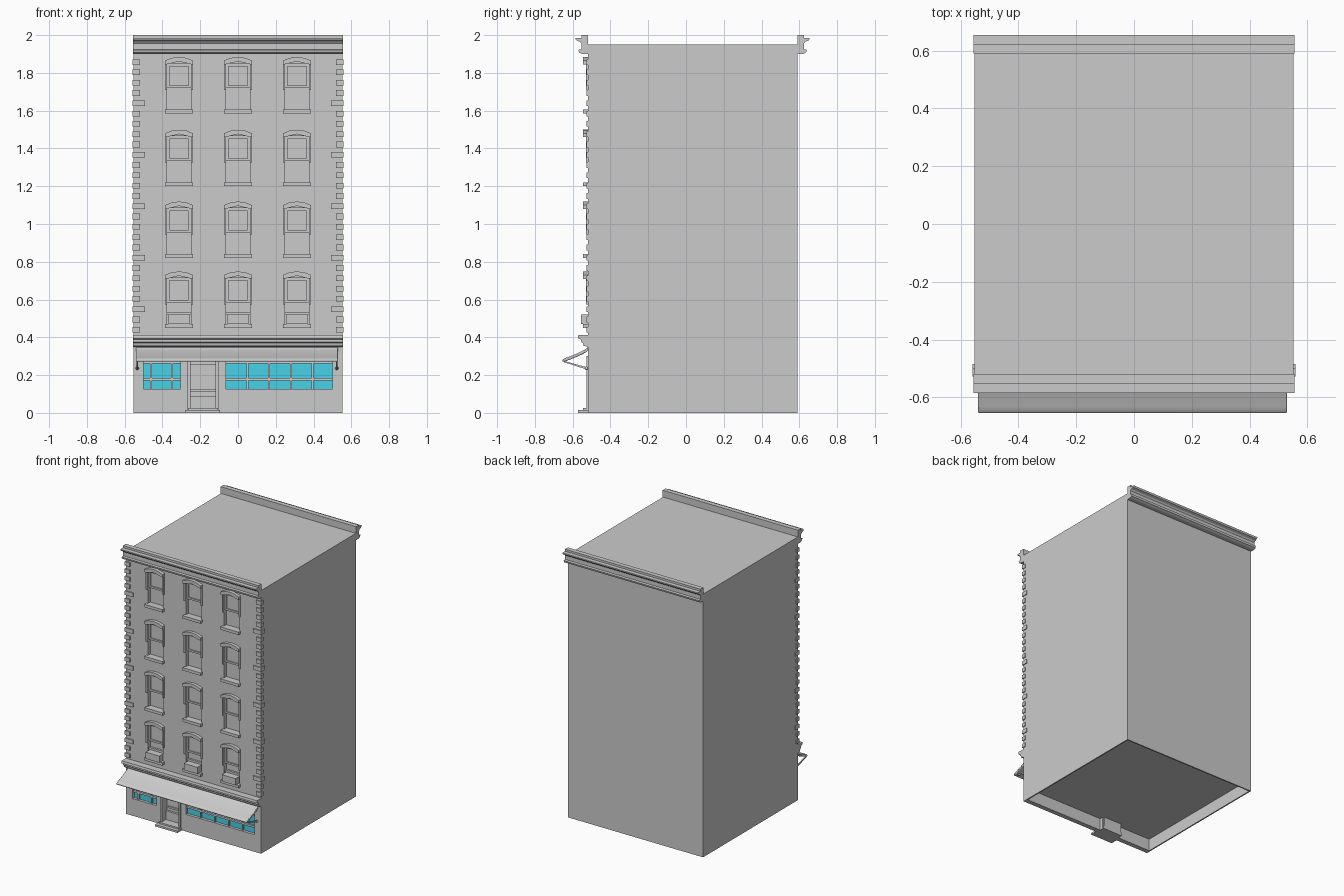
import bpy, bmesh, math

old = bpy.data.objects.get("Cube")
if old:
    bpy.data.objects.remove(old)


def material(name, rgb):
    m = bpy.data.materials.new(name)
    m.use_nodes = True
    m.diffuse_color = (*rgb, 1)
    m.node_tree.nodes["Principled BSDF"].inputs["Base Color"].default_value = (*rgb, 1)
    return m


STONE = material("grey stone", (0.6, 0.6, 0.6))
GLASS = material("turquoise shop glass", (0.07, 0.68, 0.85))


def finish(name, bm, mat):
    bmesh.ops.recalc_face_normals(bm, faces=bm.faces)
    mesh = bpy.data.meshes.new(name)
    bm.to_mesh(mesh)
    bm.free()
    mesh.materials.append(mat)
    ob = bpy.data.objects.new(name, mesh)
    bpy.context.collection.objects.link(ob)
    return ob


def add_box(bm, x0, x1, y0, y1, z0, z1):
    for v in bmesh.ops.create_cube(bm, size=1)["verts"]:
        v.co.x = x0 if v.co.x < 0 else x1
        v.co.y = y0 if v.co.y < 0 else y1
        v.co.z = z0 if v.co.z < 0 else z1


def boxes(name, items, mat=STONE):
    bm = bmesh.new()
    for b in items:
        add_box(bm, *b)
    return finish(name, bm, mat)


def prism(name, points, a, b, axis="x", at=(0, 0)):
    """Extrude a closed profile along x (points are y, z) or y (points are x, z)."""
    bm = bmesh.new()

    def place(t, p):
        u, z = p[0] + at[0], p[1] + at[1]
        return (t, u, z) if axis == "x" else (u, t, z)
    ends = [[bm.verts.new(place(t, p)) for p in points] for t in (a, b)]
    for ring in ends:
        bm.faces.new(ring)
    n = len(points)
    for i in range(n):
        j = (i + 1) % n
        bm.faces.new((ends[0][i], ends[0][j], ends[1][j], ends[1][i]))
    return finish(name, bm, STONE)


def smooth(ob):
    ob.data.shade_smooth()
    ob.data.set_sharp_from_angle(angle=math.radians(35))


W, FRONT, BACK = 0.553, -0.52, 0.59
COLUMNS = (-0.312, 0, 0.312)
ROWS = (0.45, 0.82, 1.2, 1.585)          # bottom of each sill
SHOPS = {"left_shop": (-0.5, -0.305, (-0.46, -0.35)),
         "right_shop": (-0.063, 0.5, (0.05, 0.165, 0.28, 0.395))}
DOOR = (-0.26, -0.112)

# Main block with window, shop, door and underside recesses
body = boxes("building_block", [(-W, W, FRONT, BACK, 0, 1.95)])
cuts = [(x - 0.063, x + 0.063, -0.6, -0.49, z + 0.02, z + 0.265) for x in COLUMNS for z in ROWS]
cuts += [(a, b, -0.6, -0.495, 0.127, 0.3) for a, b, _ in SHOPS.values()]
cuts += [(*DOOR, -0.6, -0.46, 0.02, 0.3)]
cuts += [(-W + 0.01, W - 0.01, -0.485, BACK - 0.01, -0.1, 0.09)]
cutter = boxes("recess_cutter", cuts)
cutter.hide_render = True
mod = body.modifiers.new("recesses", "BOOLEAN")
mod.object, mod.operation, mod.solver = cutter, "DIFFERENCE", "EXACT"
bpy.context.view_layer.objects.active = body
bpy.ops.object.modifier_apply(modifier=mod.name)
bpy.data.objects.remove(cutter)

# Roof cornices, front and back
cornice = [(0, 2), (-0.034, 2), (-0.034, 1.985), (-0.065, 1.985), (-0.065, 1.98), (-0.06, 1.972),
           (-0.042, 1.965), (-0.034, 1.955), (-0.034, 1.925), (-0.05, 1.922), (-0.046, 1.908),
           (-0.03, 1.9), (0, 1.9)]
prism("front_cornice", cornice, -W - 0.002, W + 0.002, at=(FRONT, 0))
prism("back_cornice", [(-y, z) for y, z in cornice], -W - 0.002, W + 0.002, at=(BACK, 0))

# Ledge above the shop
ledge = [(0, 0.412), (-0.05, 0.412), (-0.053, 0.395), (-0.035, 0.388), (-0.035, 0.376),
         (-0.026, 0.37), (-0.022, 0.355), (0, 0.35)]
prism("shop_ledge", ledge, -W - 0.002, W + 0.002, at=(FRONT, 0))

# Alternating corner stones
stones = []
for i in range(27):
    z = 0.425 + i * 0.0545
    depth = 0.06 if i % 5 == 2 else 0.035
    for s in (-1, 1):
        xs = sorted((s * (W + 0.006), s * (W - depth)))
        stones.append((*xs, FRONT - 0.008, FRONT + depth * 0.6, z, z + 0.03))
boxes("corner_stones", stones)

# Upper windows
hood = [(-0.074, 0), (-0.066, 0), (0, 0.016), (0.066, 0), (0.074, 0),
        (0.074, 0.02), (0.04, 0.034), (0, 0.039), (-0.04, 0.034), (-0.074, 0.02)]
for r, z in enumerate(ROWS):
    for c, x in enumerate(COLUMNS):
        tag = f"_{r + 1}_{c + 1}"
        prism("window_hood" + tag, hood, FRONT - 0.024, FRONT + 0.005, "y", (x, z + 0.26))
        boxes("window_sill" + tag, [(x - 0.074, x + 0.074, FRONT - 0.024, FRONT + 0.02, z, z + 0.021)])
        trim = [(x + s * 0.0685 - 0.0055, x + s * 0.0685 + 0.0055, FRONT - 0.01, FRONT + 0.005,
                 z + 0.125, z + 0.265) for s in (-1, 1)]
        boxes("window_side_trim" + tag, trim)
        sash = [(x - 0.063, x + 0.063, -0.508, -0.488, z + 0.135, z + 0.148),
                (x - 0.063, x + 0.063, -0.508, -0.488, z + 0.25, z + 0.265)]
        sash += [(x + s * 0.057 - 0.006, x + s * 0.057 + 0.006, -0.508, -0.488,
                  z + 0.135, z + 0.265) for s in (-1, 1)]
        sash += [(x - 0.058, x + 0.058, -0.499, -0.489, z + 0.145, z + 0.255)]
        boxes("upper_sash" + tag, sash)
        if r == 0:
            boxes("window_box" + tag, [(x - 0.056, x + 0.056, FRONT - 0.035, -0.489, z + 0.021, z + 0.07),
                                       (x - 0.063, x + 0.063, -0.505, -0.489, z + 0.07, z + 0.085)])

# Shop windows: glass and bars
for name, (a, b, bars) in SHOPS.items():
    boxes(name + "_glass", [(a, b, -0.5, -0.494, 0.127, 0.3)], GLASS)
    frame = [(x - 0.005, x + 0.005, -0.512, -0.498, 0.127, 0.3) for x in bars]
    frame += [(a, b, -0.512, -0.498, 0.172, 0.186), (a, b, -0.512, -0.498, 0.262, 0.272)]
    boxes(name + "_bars", frame)

# Door, jambs and step
a, b = DOOR
boxes("door_leaf", [(a, b, -0.47, -0.45, 0, 0.3), (a, b, -0.48, -0.46, 0.112, 0.125),
                    (a, b, -0.48, -0.46, 0.255, 0.275), (a, b, -0.478, -0.46, 0.02, 0.035)])
boxes("door_jambs", [(x - 0.008, x + 0.008, FRONT - 0.008, -0.46, 0, 0.3) for x in DOOR])
boxes("door_step", [(a - 0.02, b + 0.016, FRONT - 0.052, FRONT + 0.01, 0, 0.014),
                    (a - 0.006, b + 0.006, FRONT - 0.025, -0.45, 0, 0.025)])

# Curved awning with rounded lip
N = 10
top = [(FRONT - 0.125 * i / N, 0.348 - 0.06 * (i / N) ** 0.75) for i in range(N + 1)]
lip = [(-0.655, 0.28), (-0.652, 0.27)]
under = [(y + 0.003, z - 0.016) for y, z in reversed(top)]
awning = prism("awning", top + lip + under, -0.54, 0.53)
bevel = awning.modifiers.new("rounded_ends", "BEVEL")
bevel.width, bevel.segments, bevel.limit_method = 0.004, 2, "ANGLE"
bevel.angle_limit = math.radians(50)
smooth(awning)

# Awning stays and end knobs
stay = [(FRONT, 0.24), (-0.645, 0.275), (-0.645, 0.268), (FRONT, 0.228)]
for side, x in (("right", -0.533), ("left", 0.523)):
    prism(f"{side}_awning_stay", stay, x - 0.004, x + 0.004)
    bm = bmesh.new()
    bmesh.ops.create_uvsphere(bm, u_segments=12, v_segments=8, radius=0.009)
    bmesh.ops.translate(bm, verts=bm.verts, vec=(x, FRONT - 0.008, 0.236))
    smooth(finish(f"{side}_awning_knob", bm, STONE))
